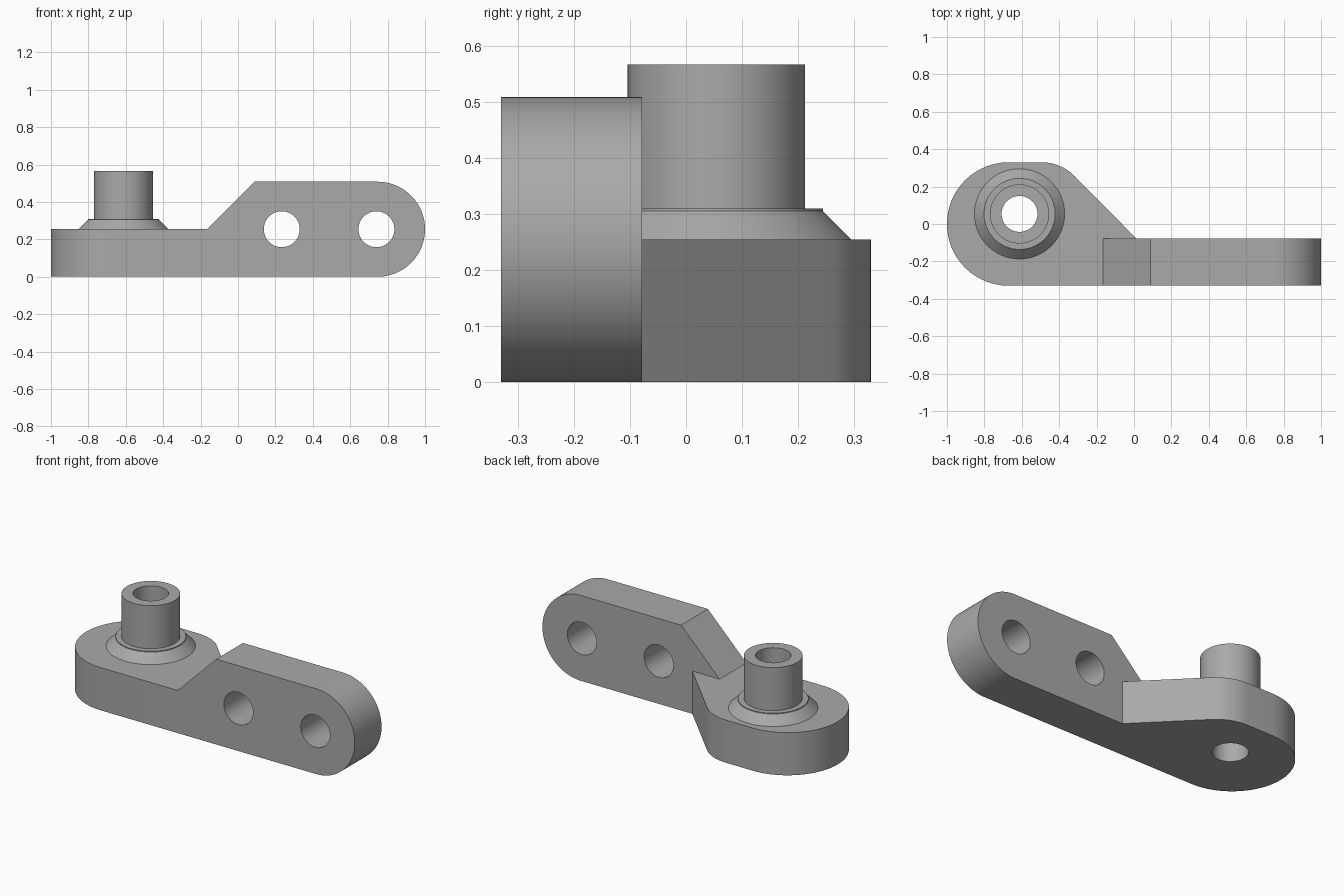
import bpy, bmesh
from math import sin, cos, radians, pi
from mathutils import Matrix

cube = bpy.data.objects.get("Cube")
if cube:
    bpy.data.objects.remove(cube, do_unlink=True)

GREY = (0.4, 0.4, 0.4, 1)
metal = bpy.data.materials.new("grey metal")
metal.use_nodes = True
metal.diffuse_color = GREY
metal.node_tree.nodes["Principled BSDF"].inputs["Base Color"].default_value = GREY

LOW, HIGH, BACK, FRONT = 0.254, 0.508, -0.078, -0.33   # plate top, bar top, bar faces
BEND = -0.167                                          # foot of the slope
BOSS_X, BOSS_Y, HOLE_R = -0.612, 0.054, 0.096


def arc(cx, cy, r, start, end, steps):
    angles = [radians(start + (end - start) * i / steps) for i in range(steps + 1)]
    return [(cx + r * cos(a), cy + r * sin(a)) for a in angles]


def finish(name, bm):
    bmesh.ops.recalc_face_normals(bm, faces=bm.faces)
    mesh = bpy.data.meshes.new(name)
    bm.to_mesh(mesh)
    bm.free()
    mesh.materials.append(metal)
    obj = bpy.data.objects.new(name, mesh)
    bpy.context.collection.objects.link(obj)
    return obj


def prism(name, points, offset):
    """Extrude a closed outline of 3D points."""
    bm = bmesh.new()
    face = bm.faces.new([bm.verts.new(p) for p in points])
    new = bmesh.ops.extrude_face_region(bm, geom=[face])["geom"]
    bmesh.ops.translate(bm, vec=offset, verts=[v for v in new if isinstance(v, bmesh.types.BMVert)])
    return finish(name, bm)


def lathe(name, profile, steps=96):
    """Turn (radius, z) points into a capped round solid."""
    bm = bmesh.new()
    rings = [[bm.verts.new((x, y, z)) for x, y in arc(0, 0, r, 0, 360, steps)[:-1]]
             for r, z in profile]
    for a, b in zip(rings, rings[1:]):
        for i in range(steps):
            j = (i + 1) % steps
            bm.faces.new((a[i], a[j], b[j], b[i]))
    bm.faces.new(rings[0])
    bm.faces.new(rings[-1])
    return finish(name, bm)


def combine(target, other, operation):
    mod = target.modifiers.new(operation.lower(), "BOOLEAN")
    mod.object, mod.operation, mod.solver = other, operation, "EXACT"
    bpy.context.view_layer.objects.active = target
    bpy.ops.object.modifier_apply(modifier=mod.name)
    bpy.data.objects.remove(other, do_unlink=True)


# Flat plate: rounded left end, small back fillet, diagonal edge into the bar
plan = [(BEND, FRONT)] + arc(-0.67, 0, 0.33, 270, 90, 48)
plan += arc(-0.495, 0.08, 0.25, 90, 45, 14) + [(0.013, BACK), (BEND, BACK)]
bracket = prism("bracket", [(x, y, 0) for x, y in plan], (0, 0, LOW))

# Upright bar: sloped rise and full round right end
side = [(BEND, 0)] + arc(0.746, LOW, LOW, -90, 90, 48) + [(BEND + LOW, HIGH), (BEND, LOW)]
bar = prism("bar", [(x, FRONT, z) for x, z in side], (0, BACK - FRONT, 0))
combine(bracket, bar, "UNION")

# Boss: conical foot with a narrow ledge, then a straight post
boss = lathe("boss", [(0.241, 0.2), (0.241, LOW), (0.19, 0.305), (0.19, 0.31),
                      (0.158, 0.31), (0.158, 0.566)])
boss.data.transform(Matrix.Translation((BOSS_X, BOSS_Y, 0)))
combine(bracket, boss, "UNION")

# Bores: one down the boss, two across the bar
bore = lathe("boss_bore", [(HOLE_R, -0.1), (HOLE_R, 0.7)], 64)
bore.data.transform(Matrix.Translation((BOSS_X, BOSS_Y, 0)))
combine(bracket, bore, "DIFFERENCE")
for x in (0.234, 0.74):
    bore = lathe("bar_bore", [(HOLE_R, -0.3), (HOLE_R, 0.3)], 64)
    bore.data.transform(Matrix.Translation((x, -0.2, LOW)) @ Matrix.Rotation(pi / 2, 4, "X"))
    combine(bracket, bore, "DIFFERENCE")

# Smooth round walls, crisp edges
bpy.ops.object.select_all(action="DESELECT")
bracket.select_set(True)
bpy.context.view_layer.objects.active = bracket
bpy.ops.object.shade_smooth_by_angle(angle=radians(30))
